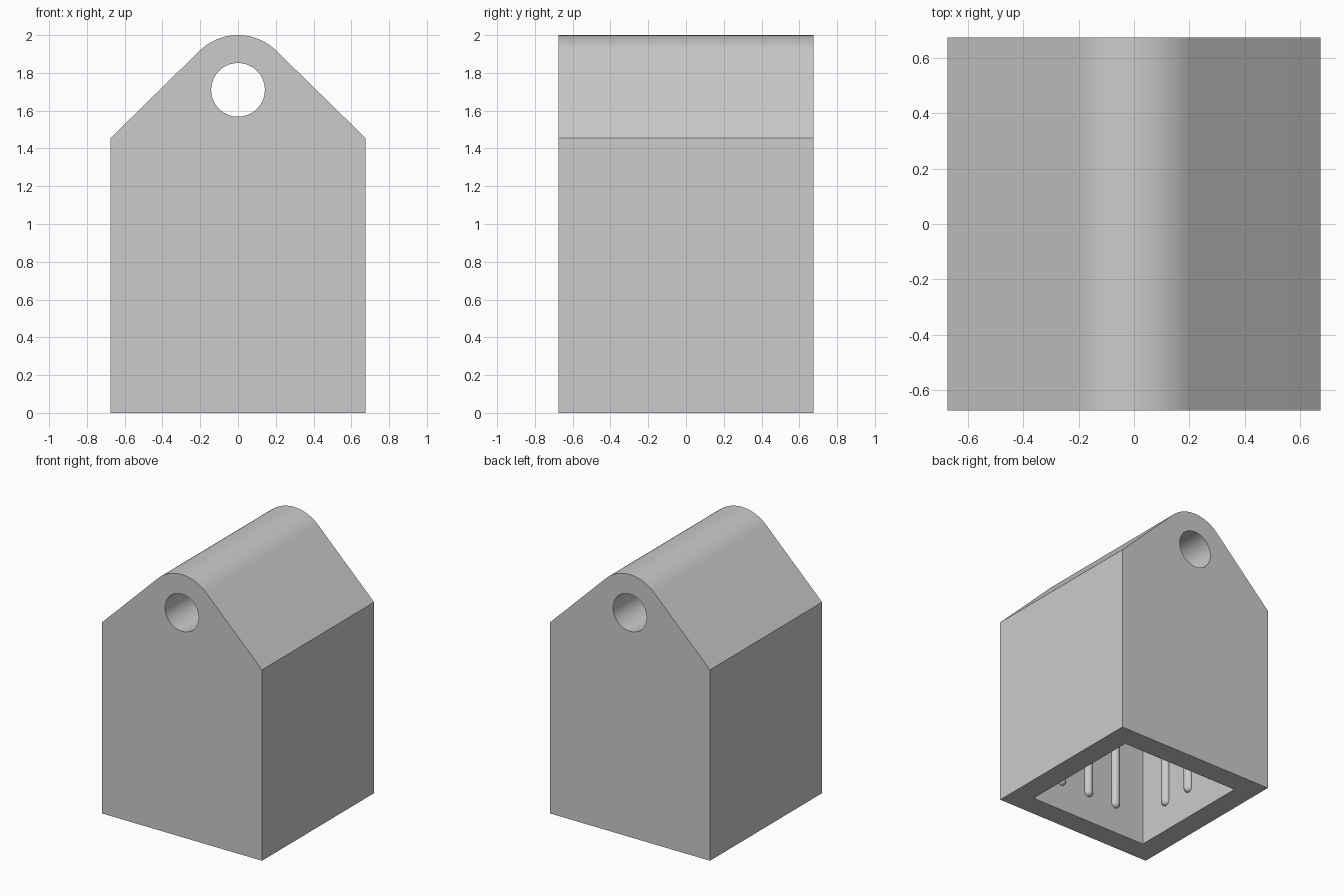
import bpy, bmesh, math
from mathutils import Matrix

default = bpy.data.objects.get("Cube")
if default:
    bpy.data.objects.remove(default, do_unlink=True)

HALF, SHOULDER = 0.675, 1.455       # outer half width, wall height
HOLE_Z, CROWN_R, HOLE_R = 1.71, 0.29, 0.142
INNER, CEILING = 0.506, 1.3         # cavity half width and depth
RIB_R, RIB_LOW, RIB_HIGH = 0.035, 0.2, 1.1

grey = bpy.data.materials.new("light_grey")
grey.use_nodes = True
grey.diffuse_color = (0.6, 0.6, 0.6, 1)
grey.node_tree.nodes["Principled BSDF"].inputs["Base Color"].default_value = (0.6, 0.6, 0.6, 1)


def make_object(name, bm):
    bmesh.ops.recalc_face_normals(bm, faces=bm.faces)
    mesh = bpy.data.meshes.new(name)
    bm.to_mesh(mesh)
    bm.free()
    mesh.materials.append(grey)
    obj = bpy.data.objects.new(name, mesh)
    bpy.context.collection.objects.link(obj)
    return obj


def activate(obj):
    bpy.ops.object.select_all(action='DESELECT')
    obj.select_set(True)
    bpy.context.view_layer.objects.active = obj


def smooth(obj):
    activate(obj)
    bpy.ops.object.shade_smooth_by_angle(angle=math.radians(30))


def cut(obj, cutter):
    cutter.hide_render = True
    activate(obj)
    mod = obj.modifiers.new("cut", 'BOOLEAN')
    mod.operation, mod.solver, mod.object = 'DIFFERENCE', 'EXACT', cutter
    bpy.ops.object.modifier_apply(modifier=mod.name)
    bpy.data.objects.remove(cutter, do_unlink=True)


# Gabled body: profile with a rounded crown tangent to the roof slopes
rise = HOLE_Z - SHOULDER
slope = math.atan2(rise, HALF) + math.asin(CROWN_R / math.hypot(HALF, rise))
start = math.pi / 2 - slope
steps = 32
arc = [start + (math.pi - 2 * start) * i / steps for i in range(steps + 1)]
profile = [(-HALF, 0), (HALF, 0), (HALF, SHOULDER)]
profile += [(CROWN_R * math.cos(a), HOLE_Z + CROWN_R * math.sin(a)) for a in arc]
profile.append((-HALF, SHOULDER))

bm = bmesh.new()
face = bm.faces.new([bm.verts.new((x, -HALF, z)) for x, z in profile])
extruded = bmesh.ops.extrude_face_region(bm, geom=[face])
moved = [v for v in extruded["geom"] if isinstance(v, bmesh.types.BMVert)]
bmesh.ops.translate(bm, verts=moved, vec=(0, 2 * HALF, 0))
body = make_object("gabled_body", bm)

# Square cavity open at the bottom
bm = bmesh.new()
bmesh.ops.create_cube(bm, size=1, matrix=Matrix.Translation((0, 0, CEILING / 2 - 0.1))
                      @ Matrix.Diagonal((2 * INNER, 2 * INNER, CEILING + 0.2, 1)))
cut(body, make_object("cavity_cutter", bm))

# Round hole through the ridge
bm = bmesh.new()
bmesh.ops.create_cone(bm, cap_ends=True, segments=64, radius1=HOLE_R, radius2=HOLE_R, depth=2,
                      matrix=Matrix.Translation((0, 0, HOLE_Z)) @ Matrix.Rotation(math.pi / 2, 4, 'X'))
cut(body, make_object("hole_cutter", bm))
smooth(body)

# Round-ended ribs, three on each inner wall
for side, name in enumerate(("left", "back", "right", "front")):
    bm = bmesh.new()
    for offset in (-0.25, 0, 0.25):
        rib = bmesh.ops.create_uvsphere(bm, u_segments=24, v_segments=12, radius=RIB_R)["verts"]
        # Split the ball at its equator by stretching the upper half
        lower = [v for v in rib if v.co.z < 0.001]
        for v in rib:
            v.co.z += RIB_LOW + RIB_R if v in lower else RIB_HIGH - RIB_R
        bmesh.ops.transform(bm, verts=rib, matrix=Matrix.Rotation(side * math.pi / 2, 4, 'Z')
                            @ Matrix.Translation((INNER, offset, 0)))
    smooth(make_object(name + "_inner_ribs", bm))
